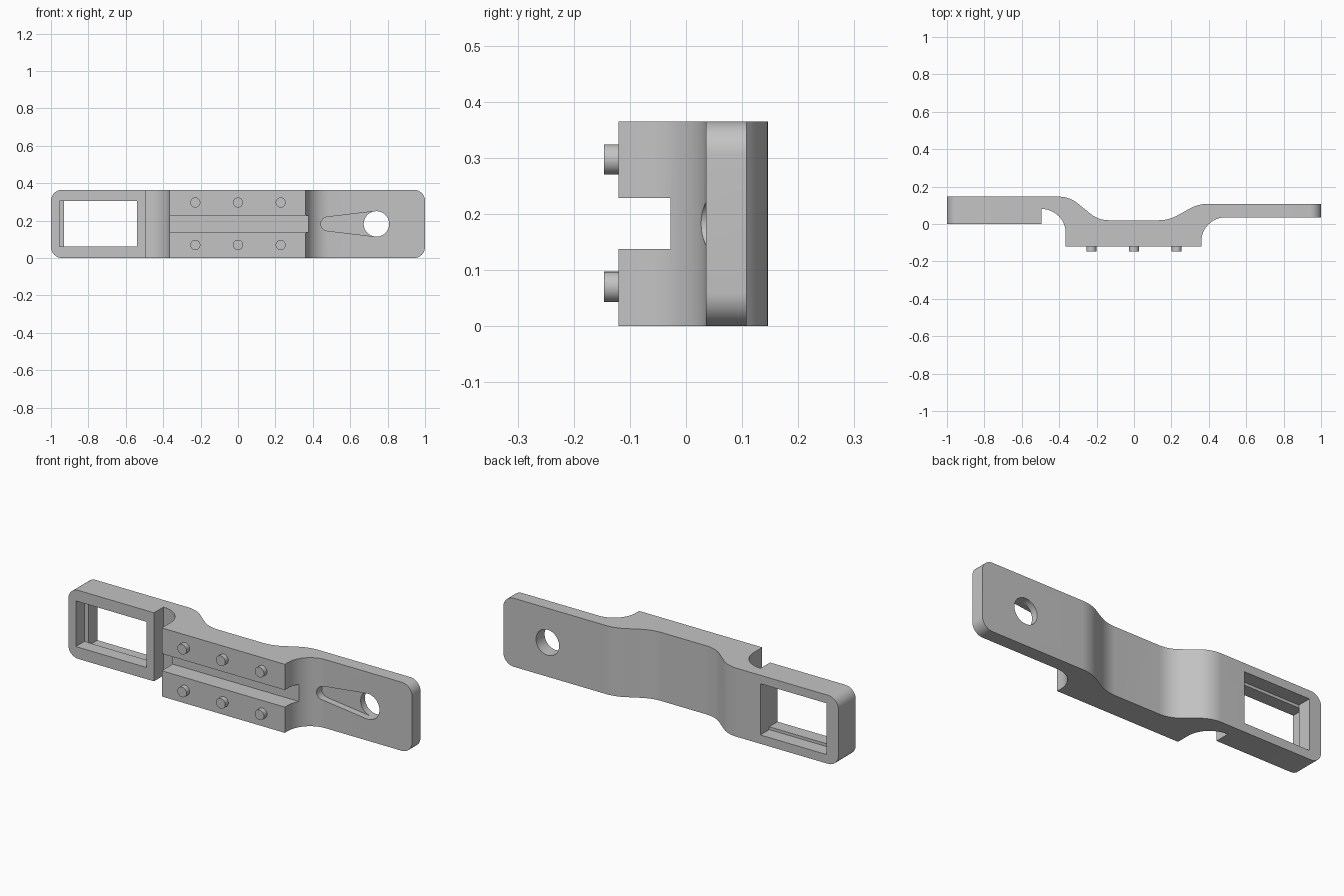
import bpy, bmesh
from math import pi, sin, cos, tan, asin
from mathutils import Vector

if "Cube" in bpy.data.objects:
    bpy.data.objects.remove(bpy.data.objects["Cube"], do_unlink=True)

HEIGHT = 0.365
MID = HEIGHT / 2

grey = bpy.data.materials.new("matte_grey")
grey.use_nodes = True
grey.diffuse_color = (0.55, 0.55, 0.55, 1)
grey.node_tree.nodes["Principled BSDF"].inputs["Base Color"].default_value = (0.55, 0.55, 0.55, 1)


def fillet(corners, steps=12):
    """Turn (x, y, radius) corners into a rounded outline."""
    out = []
    for i, (x, y, r) in enumerate(corners):
        p = Vector((x, y))
        if r == 0:
            out.append(p)
            continue
        a = (Vector(corners[i - 1][:2]) - p).normalized()
        b = (Vector(corners[(i + 1) % len(corners)][:2]) - p).normalized()
        half = a.angle(b) / 2
        centre = p + (a + b).normalized() * (r / sin(half))
        start = p + a * (r / tan(half)) - centre
        end = p + b * (r / tan(half)) - centre
        sweep = pi - 2 * half
        for k in range(steps + 1):
            t = k / steps
            out.append(centre + (start * sin((1 - t) * sweep) + end * sin(t * sweep)) / sin(sweep))
    return out


def arc(cx, cz, r, a0, a1, n):
    return [(cx + r * cos(a0 + (a1 - a0) * k / n), cz + r * sin(a0 + (a1 - a0) * k / n))
            for k in range(n + 1)]


def prism(name, outline, lo, hi, axis="Z"):
    """Extrude an outline along z, or an x-z outline along y."""
    bm = bmesh.new()
    place = (lambda p, d: (p[0], p[1], d)) if axis == "Z" else (lambda p, d: (p[0], d, p[1]))
    face = bm.faces.new([bm.verts.new(place(p, lo)) for p in outline])
    grown = bmesh.ops.extrude_face_region(bm, geom=[face])["geom"]
    shift = (0, 0, hi - lo) if axis == "Z" else (0, hi - lo, 0)
    bmesh.ops.translate(bm, vec=shift, verts=[v for v in grown if isinstance(v, bmesh.types.BMVert)])
    bmesh.ops.recalc_face_normals(bm, faces=bm.faces)
    mesh = bpy.data.meshes.new(name)
    bm.to_mesh(mesh)
    bm.free()
    mesh.materials.append(grey)
    ob = bpy.data.objects.new(name, mesh)
    bpy.context.collection.objects.link(ob)
    return ob


def box(name, x0, x1, z0, z1, y0, y1):
    return prism(name, [(x0, z0), (x1, z0), (x1, z1), (x0, z1)], y0, y1, "Y")


def select(ob):
    bpy.ops.object.select_all(action="DESELECT")
    ob.select_set(True)
    bpy.context.view_layer.objects.active = ob


def combine(target, cutter, operation="DIFFERENCE"):
    cutter.hide_render = True
    mod = target.modifiers.new("cut", "BOOLEAN")
    mod.operation, mod.solver, mod.object = operation, "EXACT", cutter
    select(target)
    bpy.ops.object.modifier_apply(modifier=mod.name)
    bpy.data.objects.remove(cutter, do_unlink=True)


# Bracket body: bent profile seen from above
body = prism("bracket_body", fillet([
    (-1, 0, 0), (-0.495, 0, 0), (-0.495, 0.08, 0), (-0.365, 0.08, 0.129),
    (-0.365, -0.12, 0), (0.36, -0.12, 0), (0.36, 0.036, 0.13), (1, 0.036, 0),
    (1, 0.108, 0), (0.345, 0.108, 0.21), (0.185, 0.02, 0.21),
    (-0.19, 0.02, 0.155), (-0.345, 0.146, 0.155), (-1, 0.146, 0)]), 0, HEIGHT)

# Rounded ends
combine(body, prism("end_rounding", fillet([
    (-1, 0, 0.06), (1, 0, 0.06), (1, HEIGHT, 0.06), (-1, HEIGHT, 0.06)]), -0.3, 0.3, "Y"), "INTERSECT")

# Stepped window through the thick end
combine(body, box("window_front", -0.955, -0.54, 0.062, 0.305, -0.1, 0.072))
combine(body, box("window_back", -0.93, -0.54, 0.047, 0.32, 0.071, 0.3))

# Long channel across the middle block
combine(body, box("channel", -0.45, 0.45, 0.137, 0.228, -0.3, -0.028))

# Keyhole: tapered shallow recess plus a round through hole
lean = pi / 2 + asin((0.068 - 0.037) / 0.26)
taper = arc(0.48, MID, 0.037, lean, 2 * pi - lean, 16) + arc(0.74, MID, 0.068, -lean, lean, 32)
combine(body, prism("keyhole_recess", taper, -0.2, 0.072, "Y"))
combine(body, prism("keyhole_hole", arc(0.74, MID, 0.068, -lean, 2 * pi - lean, 48)[:-1], -0.2, 0.3, "Y"))

# Six locating pegs on the block
pegs = []
for row, z in (("lower", 0.07), ("upper", 0.297)):
    for i, x in enumerate((-0.228, 0, 0.228)):
        ring = arc(x, z, 0.027, 0, 2 * pi, 32)[:-1]
        pegs.append(prism(f"{row}_peg_{i + 1}", ring, -0.146, -0.11, "Y"))

for ob in [body] + pegs:
    select(ob)
    bpy.ops.object.shade_smooth_by_angle(angle=pi / 6)
